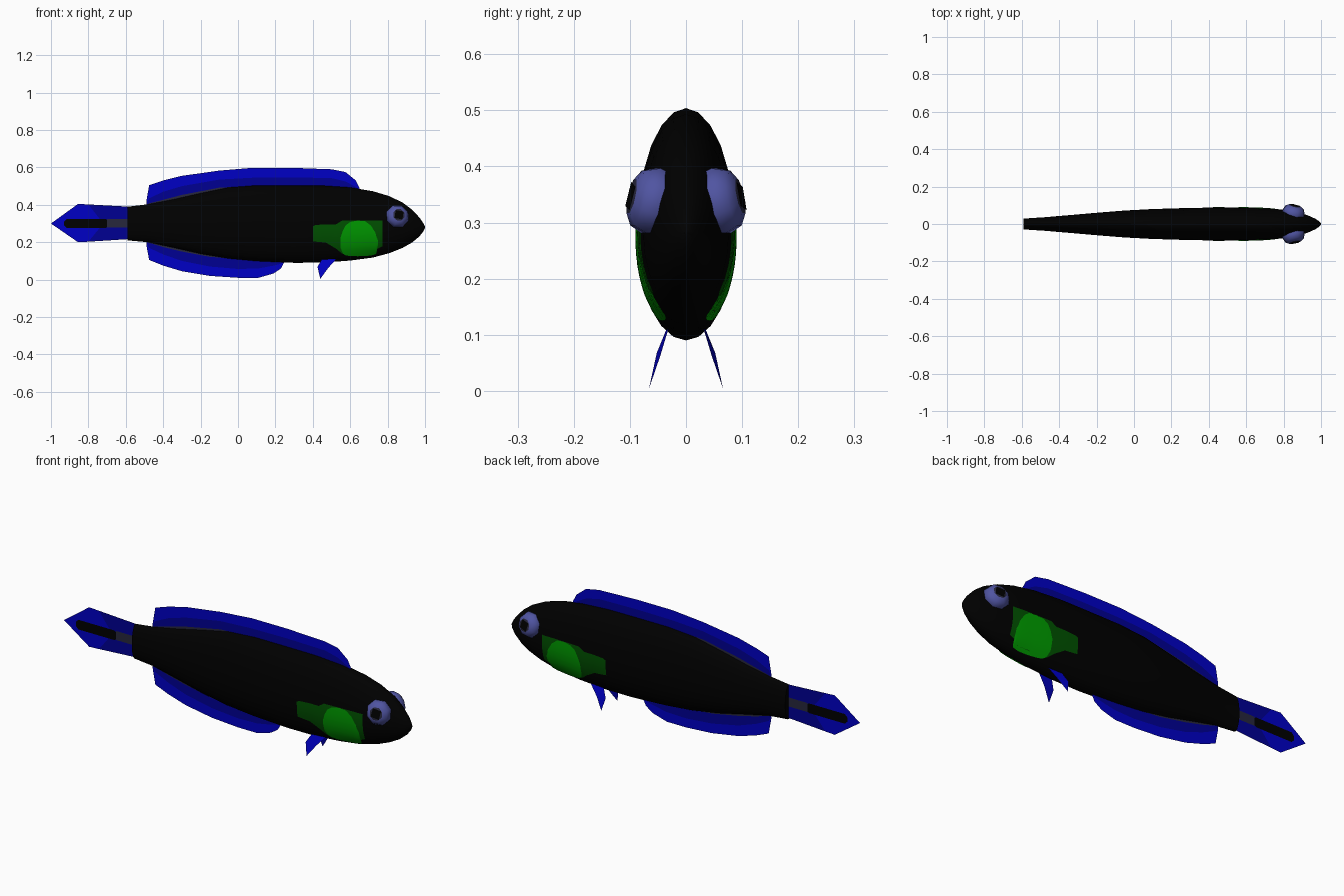
import bpy, math
from mathutils import Vector


def material(name, r, g, b):
    m = bpy.data.materials.new(name)
    m.diffuse_color = (r, g, b, 1)
    return m


BLACK = material("black", 0.0, 0.0, 0.0)
BLUE = material("bright blue", 0.0, 0.0, 0.56)
NAVY = material("deep blue", 0.0, 0.0, 0.29)
GREEN = material("green", 0.0, 0.32, 0.0)
DARKGREEN = material("dark green", 0.0, 0.08, 0.0)
EYE = material("slate blue", 0.08, 0.09, 0.36)
GREY = material("dark grey", 0.02, 0.02, 0.045)


def make(name, verts, faces, mats, idx=None, smooth=False):
    me = bpy.data.meshes.new(name)
    me.from_pydata([tuple(v) for v in verts], [], faces)
    for m in mats:
        me.materials.append(m)
    for i, p in enumerate(me.polygons):
        p.material_index = idx[i] if idx else 0
        p.use_smooth = smooth
    me.update()
    ob = bpy.data.objects.new(name, me)
    bpy.context.collection.objects.link(ob)
    return ob


# Body stations: x, bottom z, top z, half width
BODY = [(-0.59, 0.21, 0.39, 0.029), (-0.48, 0.20, 0.403, 0.036),
        (-0.35, 0.172, 0.428, 0.047), (-0.2, 0.138, 0.462, 0.060),
        (-0.05, 0.113, 0.493, 0.072), (0.1, 0.099, 0.504, 0.080),
        (0.3, 0.090, 0.504, 0.086), (0.45, 0.091, 0.503, 0.088),
        (0.6, 0.102, 0.493, 0.086), (0.72, 0.118, 0.473, 0.082),
        (0.81, 0.142, 0.446, 0.076), (0.88, 0.170, 0.412, 0.063),
        (0.93, 0.198, 0.375, 0.046), (0.97, 0.231, 0.332, 0.028),
        (0.99, 0.257, 0.303, 0.014), (1.0, 0.278, 0.284, 0.003)]
SEG = 24


def section(x):
    for a, b in zip(BODY, BODY[1:]):
        if x <= b[0]:
            t = (x - a[0]) / (b[0] - a[0])
            return [p + (q - p) * t for p, q in zip(a, b)][1:]
    return BODY[-1][1:]


def half_width(x, z):
    lo, hi, w = section(x)
    mid = lo + 0.45 * (hi - lo)
    h = hi - mid if z > mid else mid - lo
    return w * math.sqrt(max(0, 1 - ((z - mid) / h) ** 2))


verts, faces = [], []
for x, lo, hi, w in BODY:
    mid = lo + 0.45 * (hi - lo)
    for k in range(SEG):
        a = 2 * math.pi * k / SEG
        s = math.sin(a)
        verts.append((x, w * math.cos(a), mid + s * (hi - mid if s > 0 else mid - lo)))
for i in range(len(BODY) - 1):
    for k in range(SEG):
        j = (k + 1) % SEG
        faces.append((i * SEG + k, i * SEG + j, (i + 1) * SEG + j, (i + 1) * SEG + k))
n = (len(BODY) - 1) * SEG
faces += [tuple(range(SEG))[::-1], tuple(range(n, n + SEG))]
body = make("body", verts, faces, [BLACK], smooth=True)
bpy.context.view_layer.objects.active = body
body.select_set(True)
bpy.ops.object.shade_smooth_by_angle(angle=math.radians(40))
body.select_set(False)


# Fins along the back and belly: each column is x and four heights
def banded_fin(name, cols):
    v = [(c[0], 0, z) for c in cols for z in c[1:]]
    f, idx = [], []
    for i in range(len(cols) - 1):
        for r in range(3):
            f.append((i * 4 + r, i * 4 + 4 + r, i * 4 + 5 + r, i * 4 + 1 + r))
            idx.append(r)
    make(name, v, f, [GREY, NAVY, BLUE], idx)


banded_fin("dorsal_fin", [
    (-0.49, 0.36, 0.40, 0.41, 0.42), (-0.475, 0.36, 0.408, 0.435, 0.505),
    (-0.4, 0.38, 0.427, 0.47, 0.53), (-0.3, 0.40, 0.453, 0.50, 0.555),
    (-0.1, 0.44, 0.492, 0.535, 0.583), (0.08, 0.46, 0.50, 0.545, 0.598),
    (0.28, 0.46, 0.50, 0.547, 0.598), (0.5, 0.45, 0.50, 0.543, 0.59),
    (0.575, 0.45, 0.49, 0.525, 0.575), (0.63, 0.44, 0.48, 0.495, 0.53),
    (0.65, 0.44, 0.47, 0.48, 0.49)])
banded_fin("anal_fin", [
    (-0.49, 0.24, 0.205, 0.195, 0.185), (-0.475, 0.24, 0.197, 0.17, 0.105),
    (-0.4, 0.22, 0.174, 0.135, 0.075), (-0.3, 0.20, 0.150, 0.10, 0.045),
    (-0.15, 0.17, 0.122, 0.07, 0.02), (0.0, 0.15, 0.11, 0.057, 0.01),
    (0.11, 0.14, 0.105, 0.06, 0.01), (0.19, 0.14, 0.10, 0.075, 0.033),
    (0.23, 0.14, 0.10, 0.085, 0.06), (0.245, 0.14, 0.10, 0.095, 0.09)])

# Tail fin: deep blue root, bright blue tip
tail = [(-0.58, 0.39), (-0.80, 0.402), (-0.72, 0.30), (-0.80, 0.203),
        (-0.58, 0.217), (-0.855, 0.405), (-1.0, 0.30), (-0.855, 0.20)]
make("tail_fin", [(x, 0, z) for x, z in tail],
     [(0, 1, 2), (0, 2, 4), (2, 3, 4), (1, 5, 6, 2), (2, 6, 7, 3)],
     [NAVY, BLUE], [0, 0, 0, 1, 1])

for s, side in ((-1, "right"), (1, "left")):
    # Tail stripe plates
    bar = [(-0.93, 0.29), (-0.915, 0.275), (-0.71, 0.275), (-0.70, 0.28),
           (-0.70, 0.32), (-0.71, 0.325), (-0.915, 0.325), (-0.93, 0.31)]
    root = [(-0.70, 0.278), (-0.58, 0.278), (-0.58, 0.325), (-0.70, 0.325)]
    for nm, pts, m in (("tail_bar", bar, BLACK), ("tail_bar_root", root, GREY)):
        f = tuple(range(len(pts)))
        make(f"{nm}_{side}", [(x, s * 0.003, z) for x, z in pts],
             [f if s < 0 else f[::-1]], [m])

    # Side fins lying on the body: columns of x, low z, high z
    def patch(name, cols, lift, mat, rows=6):
        v, f = [], []
        for x, lo, hi in cols:
            for r in range(rows + 1):
                z = lo + (hi - lo) * r / rows
                v.append((x, s * (half_width(x, z) + lift), z))
        for i in range(len(cols) - 1):
            for r in range(rows):
                a = i * (rows + 1) + r
                q = (a, a + rows + 1, a + rows + 2, a + 1)
                f.append(q if s < 0 else q[::-1])
        make(f"{name}_{side}", v, f, [mat], smooth=True)

    patch("side_fin_edge", [
        (0.40, 0.205, 0.285), (0.415, 0.203, 0.292), (0.47, 0.198, 0.296),
        (0.525, 0.165, 0.296), (0.555, 0.14, 0.315), (0.65, 0.14, 0.316),
        (0.72, 0.145, 0.316), (0.745, 0.165, 0.315), (0.772, 0.178, 0.315)],
        0.002, DARKGREEN)
    patch("side_fin", [
        (0.548, 0.17, 0.225), (0.56, 0.14, 0.26), (0.575, 0.13, 0.29),
        (0.60, 0.126, 0.308), (0.64, 0.125, 0.316), (0.68, 0.126, 0.312),
        (0.71, 0.129, 0.29), (0.735, 0.135, 0.25), (0.74, 0.14, 0.23),
        (0.748, 0.18, 0.21)], 0.004, GREEN)

    # Eye: low dome with a dark iris edge and a black square pupil
    axis = Vector((0.22, s, 0.22)).normalized()
    u = axis.cross(Vector((0, 0, 1))).normalized()
    w = axis.cross(u)
    c = Vector((0.852, s * 0.058, 0.338))
    v, f, idx = [], [], []
    rings = [(0.058, -0.02), (0.064, 0.005), (0.054, 0.028), (0.033, 0.041)]
    for r, h in rings:
        for k in range(8):
            a = math.pi * (k + 0.5) / 4
            v.append(c + axis * h + u * r * math.cos(a) + w * r * math.sin(a))
    for i in range(3):
        for k in range(8):
            j = (k + 1) % 8
            f.append((i * 8 + k, i * 8 + j, i * 8 + 8 + j, i * 8 + 8 + k))
            idx.append(0)
    f.append(tuple(range(24, 32)))
    idx.append(1)
    make(f"eye_{side}", v, f if s < 0 else [q[::-1] for q in f],
         [EYE, GREY], idx, smooth=True)
    pupil = [c + axis * 0.043 + u * 0.031 * math.cos(a) + w * 0.031 * math.sin(a)
             for a in (0.6, 2.17, 3.74, 5.31)]
    make(f"pupil_{side}", pupil, [(0, 1, 2, 3) if s < 0 else (3, 2, 1, 0)], [BLACK])

    # Pelvic fin
    pel = [(0.53, 0.030, 0.115), (0.45, 0.034, 0.112), (0.425, 0.052, 0.068),
           (0.44, 0.066, 0.004), (0.482, 0.046, 0.062)]
    q = [(0, 1, 2, 4), (4, 2, 3)]
    make(f"pelvic_fin_{side}", [(x, s * y, z) for x, y, z in pel],
         q if s > 0 else [t[::-1] for t in q], [BLUE])
